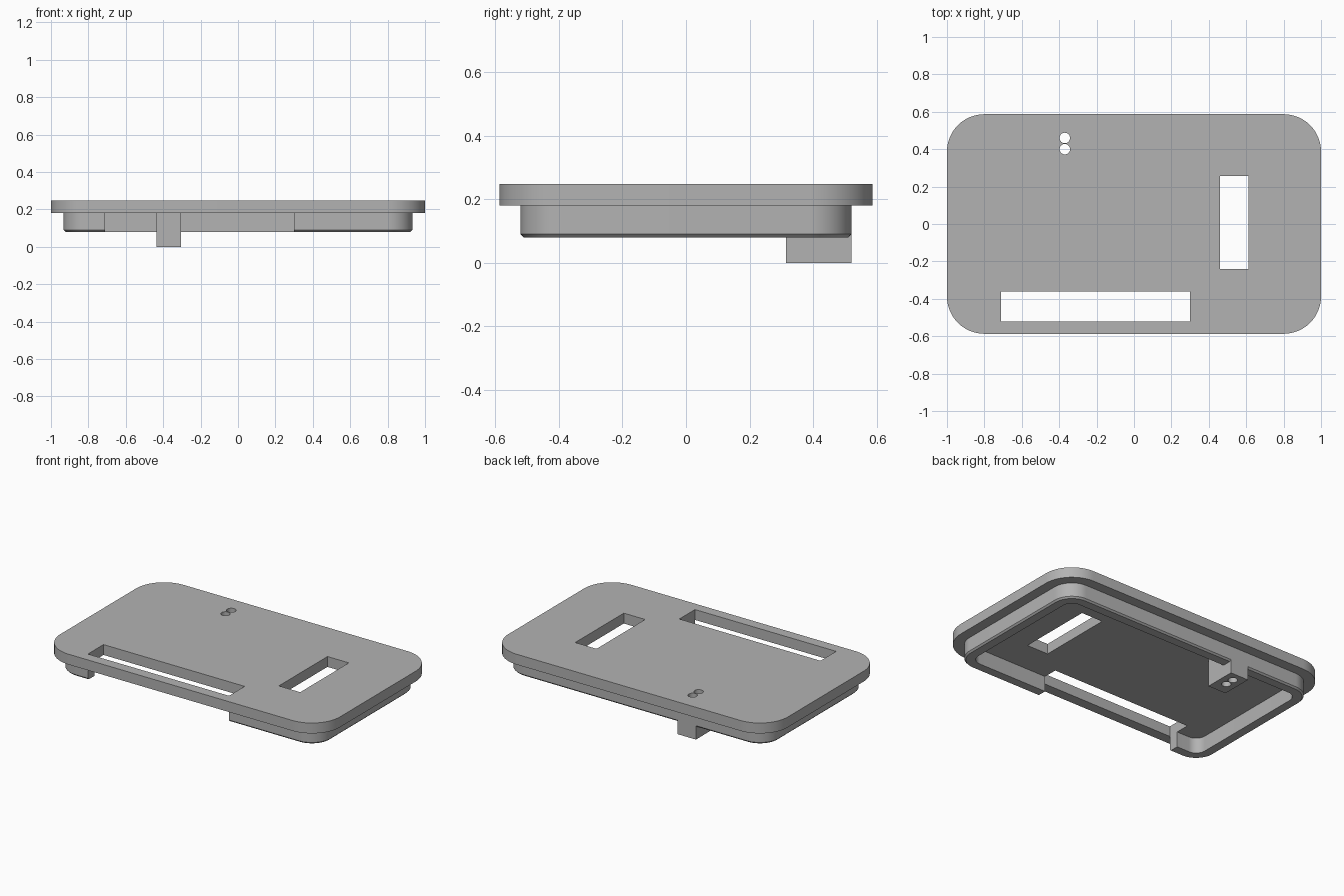
import bpy, bmesh, math
from math import cos, sin, pi

cube = bpy.data.objects.get("Cube")
if cube:
    bpy.data.objects.remove(cube, do_unlink=True)

grey = bpy.data.materials.new("plain grey")
grey.use_nodes = True
grey.diffuse_color = (0.45, 0.45, 0.45, 1)
grey.node_tree.nodes["Principled BSDF"].inputs["Base Color"].default_value = (0.45, 0.45, 0.45, 1)

HALF_X, HALF_Y, CORNER = 1.0, 0.587, 0.2
TOP, UNDER, RIM_LOW = 0.247, 0.18, 0.08
STEP, CHAMFER = 0.067, 0.01


def finish(name, bm):
    bmesh.ops.recalc_face_normals(bm, faces=bm.faces)
    mesh = bpy.data.meshes.new(name)
    bm.to_mesh(mesh)
    bm.free()
    mesh.materials.append(grey)
    obj = bpy.data.objects.new(name, mesh)
    bpy.context.collection.objects.link(obj)
    return obj


def rounded_loop(bm, inset, z, steps=16):
    """Rounded rectangle, inset evenly from the plate outline."""
    r = CORNER - inset
    verts = []
    for q, (sx, sy) in enumerate([(1, 1), (-1, 1), (-1, -1), (1, -1)]):
        for i in range(steps + 1):
            a = (q + i / steps) * pi / 2
            verts.append(bm.verts.new((sx * (HALF_X - CORNER) + r * cos(a),
                                       sy * (HALF_Y - CORNER) + r * sin(a), z)))
    return verts


def bridge(bm, a, b):
    for i in range(len(a)):
        j = (i + 1) % len(a)
        bm.faces.new((a[i], a[j], b[j], b[i]))


def box(name, x0, x1, y0, y1, z0, z1):
    bm = bmesh.new()
    bmesh.ops.create_cube(bm, size=1)
    for v in bm.verts:
        v.co = (x1 if v.co.x > 0 else x0, y1 if v.co.y > 0 else y0, z1 if v.co.z > 0 else z0)
    return finish(name, bm)


def peg(name, x, y, r):
    bm = bmesh.new()
    bmesh.ops.create_cone(bm, cap_ends=True, segments=32, radius1=r, radius2=r, depth=1)
    bmesh.ops.translate(bm, verts=bm.verts, vec=(x, y, 0.1))
    return finish(name, bm)


def cut(obj, cutters):
    """Subtract the cutters and bake the result."""
    bpy.context.view_layer.objects.active = obj
    for c in cutters:
        c.hide_render = True
        mod = obj.modifiers.new("cut", "BOOLEAN")
        mod.operation, mod.solver, mod.object = "DIFFERENCE", "EXACT", c
        bpy.ops.object.modifier_apply(modifier=mod.name)


# Top plate
bm = bmesh.new()
low, high = rounded_loop(bm, 0, UNDER), rounded_loop(bm, 0, TOP)
bridge(bm, low, high)
bm.faces.new(low)
bm.faces.new(high)
plate = finish("top_plate", bm)

# Rim under the plate, with a chamfered outer lower edge
bm = bmesh.new()
section = [(STEP, UNDER), (STEP, RIM_LOW + CHAMFER), (STEP + CHAMFER, RIM_LOW),
           (2 * STEP, RIM_LOW), (2 * STEP, UNDER)]
rings = [rounded_loop(bm, d, z) for d, z in section]
for k in range(len(rings)):
    bridge(bm, rings[k], rings[(k + 1) % len(rings)])
rim = finish("lower_rim", bm)

# Post at the back
POST_X0, POST_X1 = -0.435, -0.305
post = box("back_post", POST_X0, POST_X1, 0.315, HALF_Y - STEP, 0, UNDER)

# Openings
front_slot = box("front_slot_cutter", -0.71, 0.30, -0.52, -0.36, 0, 1)
side_slot = box("side_slot_cutter", 0.46, 0.613, -0.24, 0.257, 0, 1)
rim_gap = box("rim_gap_cutter", -0.71, 0.30, -0.7, -0.36, 0, 1)
post_gap = box("post_gap_cutter", POST_X0, POST_X1, 0.315, 0.7, 0, 1)
holes = [peg("hole_cutter", -0.37, y, 0.028) for y in (0.40, 0.46)]
cut(plate, [front_slot, side_slot] + holes)
cut(rim, [rim_gap, post_gap])
cut(post, holes)
for c in [front_slot, side_slot, rim_gap, post_gap] + holes:
    bpy.data.objects.remove(c, do_unlink=True)

# Smooth corners, sharp edges
bpy.ops.object.select_all(action="DESELECT")
for obj in (plate, rim, post):
    obj.select_set(True)
bpy.context.view_layer.objects.active = plate
bpy.ops.object.shade_smooth_by_angle(angle=math.radians(30))
